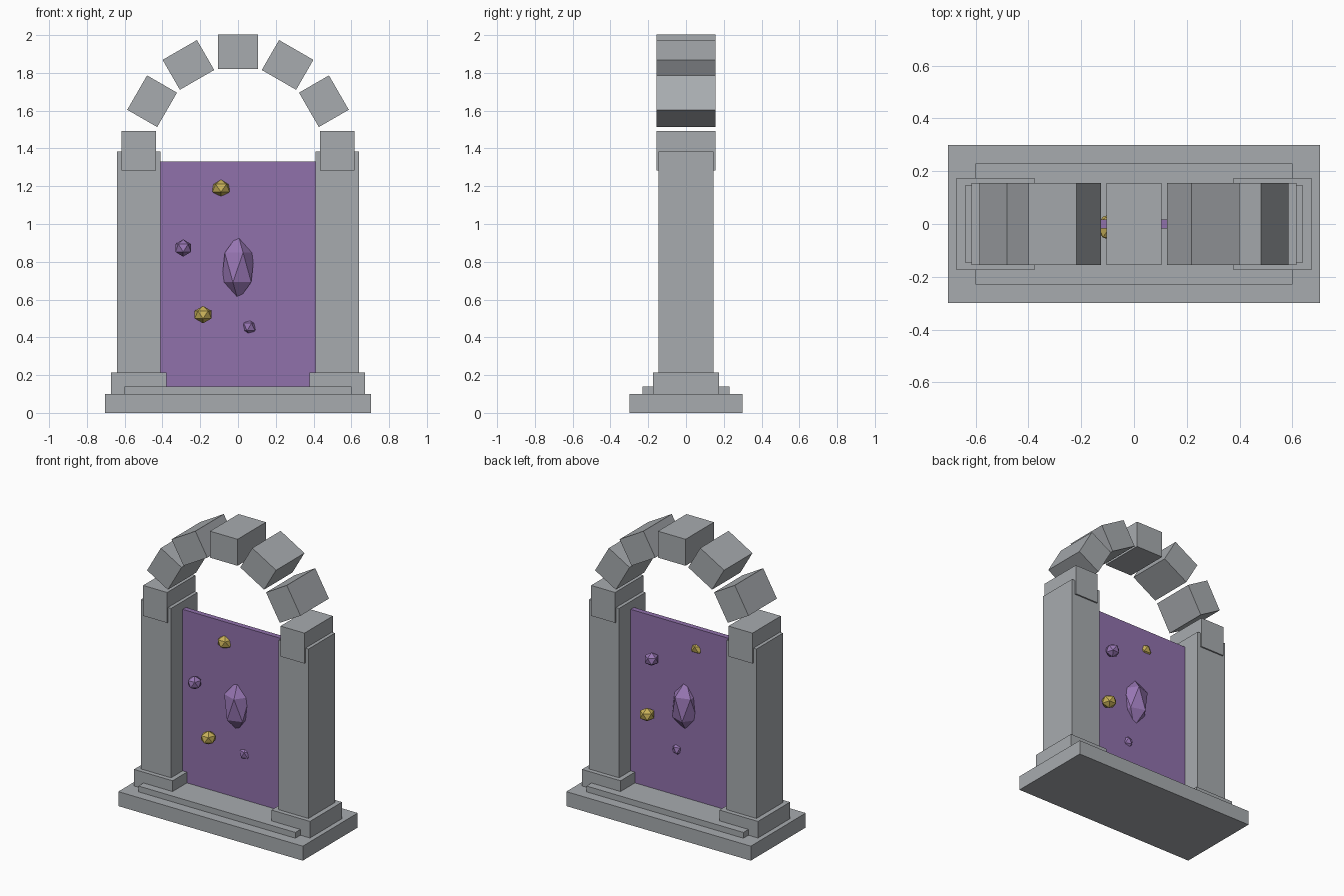
import bpy
from math import radians, sin, cos

if "Cube" in bpy.data.objects:
    bpy.data.objects.remove(bpy.data.objects["Cube"], do_unlink=True)


def material(name, rgb):
    m = bpy.data.materials.new(name)
    m.use_nodes = True
    m.diffuse_color = (*rgb, 1)
    m.node_tree.nodes["Principled BSDF"].inputs["Base Color"].default_value = (*rgb, 1)
    return m


stone = material("grey stone", (0.39, 0.41, 0.43))
veil = material("purple veil", (0.28, 0.165, 0.41))
violet = material("violet crystal", (0.31, 0.18, 0.45))
gold = material("gold", (0.58, 0.44, 0.10))


def finish(name, mat):
    ob = bpy.context.object
    ob.name = name
    ob.data.materials.append(mat)
    return ob


def box(name, center, size, mat, tilt=0):
    bpy.ops.mesh.primitive_cube_add(size=1, location=center, rotation=(0, tilt, 0))
    bpy.context.object.scale = size
    return finish(name, mat)


def gem(name, center, width, height, mat, turn=0):
    bpy.ops.mesh.primitive_ico_sphere_add(
        subdivisions=1, radius=1, location=center, rotation=(0, 0, radians(turn)))
    bpy.context.object.scale = (width, width, height)
    return finish(name, mat)


# Stepped base
box("base_slab", (0, 0, 0.05), (1.41, 0.6, 0.1), stone)
box("threshold_step", (0, 0, 0.12), (1.2, 0.46, 0.04), stone)

# Pillars on plinths
for side, label in ((1, "left"), (-1, "right")):
    box(label + "_plinth", (side * 0.525, 0, 0.157), (0.295, 0.35, 0.115), stone)
    box(label + "_pillar", (side * 0.525, 0, 0.8), (0.23, 0.29, 1.17), stone)

# Arch of separate blocks, one every thirty degrees
arch_radius, spring_height = 0.525, 1.385
for i in range(7):
    a = radians(30 * i)
    box(f"arch_block_{i + 1}",
        (arch_radius * cos(a), 0, spring_height + arch_radius * sin(a) + 0.0025),
        (0.183, 0.31, 0.21), stone, -a)

# Doorway panel
box("portal_panel", (0, 0, 0.735), (0.82, 0.036, 1.19), veil)

# Large central crystal and small floating gems
gem("central_crystal", (0, 0, 0.77), 0.097, 0.175, violet)
gem("upper_gold_gem", (-0.09, -0.012, 1.19), 0.054, 0.046, gold, 90)
gem("lower_gold_gem", (-0.185, -0.06, 0.52), 0.052, 0.046, gold, 90)
gem("side_violet_gem", (-0.29, -0.06, 0.873), 0.049, 0.046, violet, 90)
gem("lower_violet_gem", (0.06, 0, 0.455), 0.042, 0.045, violet)
gem("rear_violet_gem", (0.225, 0.055, 1.05), 0.049, 0.046, violet, 90)
gem("rear_gold_gem", (0.257, 0.058, 0.66), 0.052, 0.046, gold, 90)
